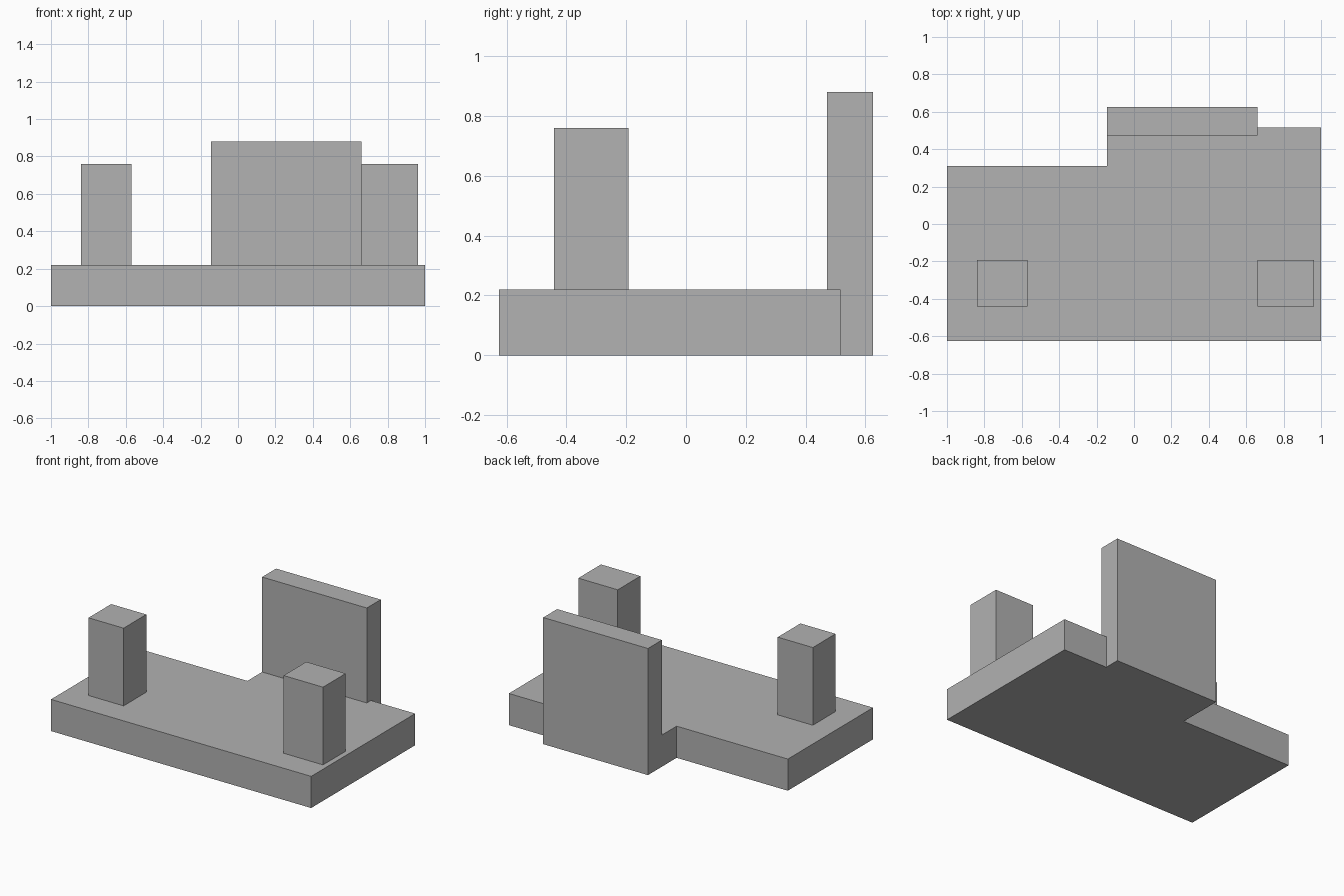
import bpy
import bmesh

cube = bpy.data.objects.get("Cube")
if cube:
    bpy.data.objects.remove(cube, do_unlink=True)

# Single grey material
grey = bpy.data.materials.new("plain_grey")
grey.use_nodes = True
colour = (0.445, 0.445, 0.445, 1)
grey.diffuse_color = colour
grey.node_tree.nodes["Principled BSDF"].inputs["Base Color"].default_value = colour


def prism(name, outline, bottom, top):
    """Extrude a counter-clockwise plan outline between two heights."""
    bm = bmesh.new()
    face = bm.faces.new([bm.verts.new((x, y, bottom)) for x, y in outline])
    result = bmesh.ops.extrude_face_region(bm, geom=[face])
    raised = [v for v in result["geom"] if isinstance(v, bmesh.types.BMVert)]
    bmesh.ops.translate(bm, verts=raised, vec=(0, 0, top - bottom))
    bmesh.ops.recalc_face_normals(bm, faces=bm.faces)
    mesh = bpy.data.meshes.new(name)
    bm.to_mesh(mesh)
    bm.free()
    mesh.materials.append(grey)
    obj = bpy.data.objects.new(name, mesh)
    bpy.context.collection.objects.link(obj)
    return obj


def box(name, x0, x1, y0, y1, bottom, top):
    return prism(name, [(x0, y0), (x1, y0), (x1, y1), (x0, y1)], bottom, top)


slab_top, post_top = 0.22, 0.76
wall_left, wall_right, wall_front = -0.145, 0.66, 0.472

# Stepped base slab, notched to receive the wall
prism("base_slab", [
    (-1, -0.625), (1, -0.625), (1, 0.517), (wall_right, 0.517),
    (wall_right, wall_front), (wall_left, wall_front),
    (wall_left, 0.31), (-1, 0.31)], 0, slab_top)

# Tall back wall reaching the ground
box("back_wall", wall_left, wall_right, wall_front, 0.625, 0, 0.88)

# Front posts
for name, x0, x1 in (("right_post", -0.84, -0.57), ("left_post", 0.66, 0.963)):
    box(name, x0, x1, -0.442, -0.193, slab_top, post_top)
